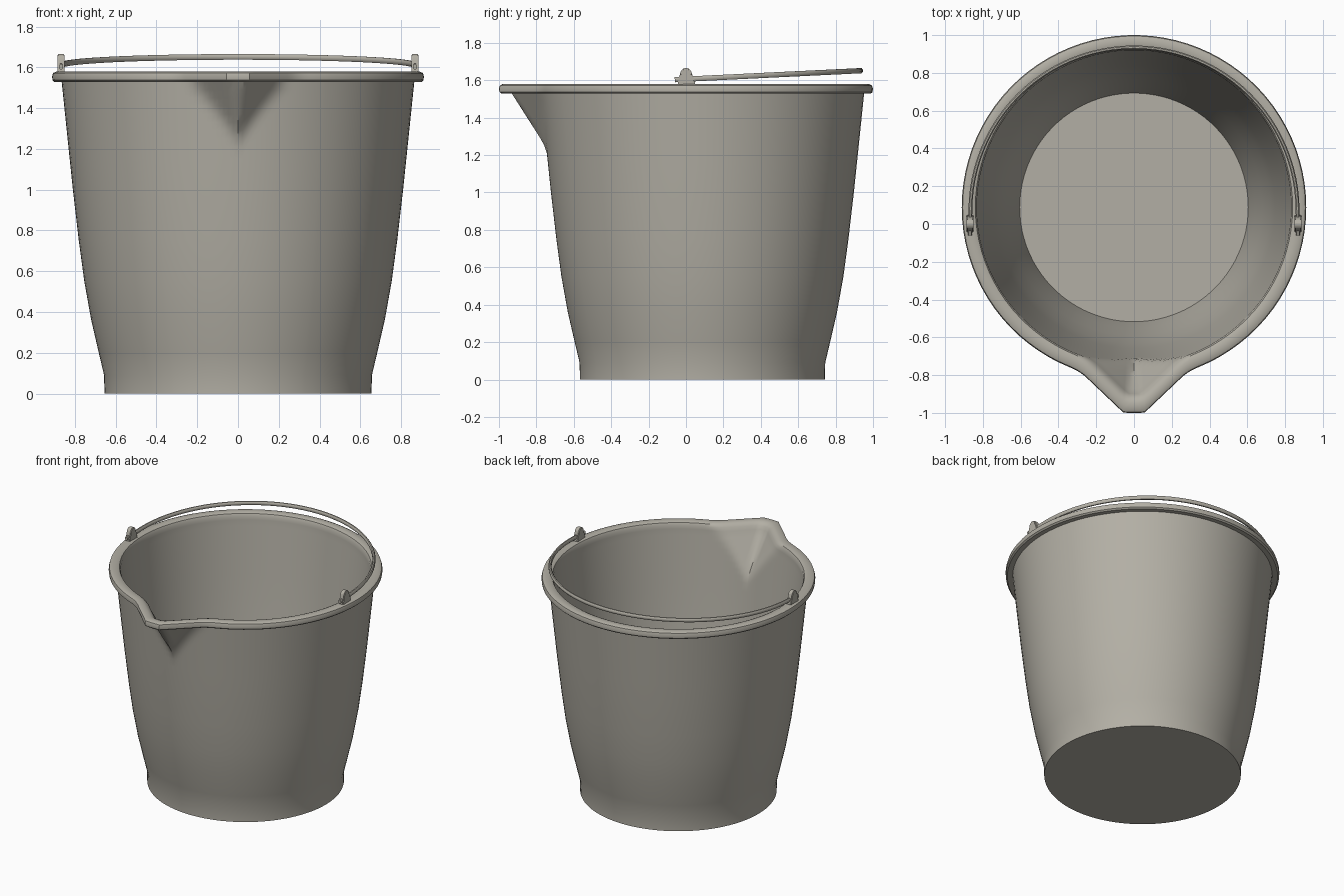
import bpy, bmesh, math
from mathutils import Vector

if "Cube" in bpy.data.objects:
    bpy.data.objects.remove(bpy.data.objects["Cube"])

CY = 0.088  # centre of the bucket circle in y

mat = bpy.data.materials.new("warm_grey")
mat.diffuse_color = (0.45, 0.43, 0.375, 1)
mat.use_nodes = True
mat.node_tree.nodes["Principled BSDF"].inputs["Base Color"].default_value = mat.diffuse_color


def finish(name, bm, angle=35):
    bmesh.ops.recalc_face_normals(bm, faces=bm.faces[:])
    me = bpy.data.meshes.new(name)
    bm.to_mesh(me)
    bm.free()
    ob = bpy.data.objects.new(name, me)
    bpy.context.collection.objects.link(ob)
    me.materials.append(mat)
    bpy.ops.object.select_all(action='DESELECT')
    ob.select_set(True)
    bpy.context.view_layer.objects.active = ob
    bpy.ops.object.shade_smooth_by_angle(angle=math.radians(angle))
    return ob


def lerp_table(tab, z):
    for (z0, r0), (z1, r1) in zip(tab, tab[1:]):
        if z <= z1:
            return r0 + (r1 - r0) * (z - z0) / (z1 - z0)
    return tab[-1][1]


# wall curve (height, outer radius)
WALL = [(0, .655), (.09, .657), (.2, .683), (.36, .72), (.55, .754),
        (.75, .781), (1.0, .81), (1.25, .836), (1.53, .865)]
HEIGHTS = [0, .09, .2, .36, .55, .75, 1.0, 1.15, 1.21, 1.25, 1.29,
           1.33, 1.37, 1.41, 1.45, 1.49, 1.53]


def wall_point(z, thick):
    # radius, height, spout reach, spout half width
    r = lerp_table(WALL, z)
    f = (z - 1.24) / .29
    tip = r + (.155 * f if f > 0 else -1)
    return (r - thick, z, tip - thick, .03 * max(f, 0))


# full section: outer wall, rolled rim, inner wall
profile = [wall_point(z, 0) for z in HEIGHTS]
profile += [(.900, 1.528, 1.075, .05), (.910, 1.537, 1.085, .055), (.912, 1.555, 1.088, .055),
            (.907, 1.572, 1.083, .055), (.892, 1.579, 1.07, .05), (.856, 1.579, 1.035, .045),
            (.840, 1.572, 1.015, .04), (.832, 1.555, .995, .035)]
profile += [wall_point(z, .034 if z > .5 else .042) for z in reversed(HEIGHTS[1:])]
profile.append((.605, .04, 0, 0))

# angles from the spout direction, finer near the spout
ANG = [i * 1.5 for i in range(-20, 21)] + [30 + i * 4 for i in range(1, 75)]
S = .95  # slope of the spout sides


def radius(r, tip, w, deg):
    a = (deg + 180) % 360 - 180
    if abs(a) > 42:
        return r
    a = math.radians(abs(a))
    side = (tip + S * w) / (math.cos(a) + S * math.sin(a))
    sp = min(side, tip / math.cos(a))
    k = .025
    h = max(k - abs(r - sp), 0) / k
    return max(r, sp) + (h * h * k / 4 if sp < tip + 1 and tip > r else 0)


bm = bmesh.new()
rings = []
for r, z, tip, w in profile:
    ring = []
    for d in ANG:
        q = radius(r, tip, w, d)
        t = math.radians(d)
        ring.append(bm.verts.new((q * math.sin(t), CY - q * math.cos(t), z)))
    rings.append(ring)
n = len(ANG)
for a, b in zip(rings, rings[1:]):
    for i in range(n):
        j = (i + 1) % n
        bm.faces.new((a[i], a[j], b[j], b[i]))
bm.faces.new(rings[0])    # underside
bm.faces.new(rings[-1])   # inner floor
finish("bucket", bm)

# handle: thin strip bent in a half ring lying just above the rim
bm = bmesh.new()
path = [Vector((.868, -.06, 1.603)), Vector((.868, .0, 1.606))]
N = 48
for i in range(N + 1):
    t = math.pi * i / N
    y = .07 + .865 * math.sin(t)
    path.append(Vector((.866 * math.cos(t), y, 1.606 + .045 * y / .93)))
path += [Vector((-.868, .0, 1.606)), Vector((-.868, -.06, 1.603))]
prev = None
for i, p in enumerate(path):
    tan = (path[min(i + 1, len(path) - 1)] - path[max(i - 1, 0)]).normalized()
    side = tan.cross(Vector((0, 0, 1))).normalized()
    up = side.cross(tan)
    ring = []
    for k in range(8):
        a = math.tau * (k + .5) / 8
        ring.append(bm.verts.new(p + side * .011 * math.cos(a) + up * .015 * math.sin(a)))
    if prev:
        for k in range(8):
            bm.faces.new((prev[k], prev[(k + 1) % 8], ring[(k + 1) % 8], ring[k]))
    else:
        bm.faces.new(ring)
    prev = ring
bm.faces.new(prev)
finish("handle", bm, 50)

# lugs: round-topped upright plates on the rim that hold the handle ends
for s, label in ((-1, "left"), (1, "right")):
    bm = bmesh.new()
    outline = [(-.045, 1.57), (-.042, 1.60)]
    outline += [(-.032 * math.cos(math.pi * i / 10), 1.632 + .034 * math.sin(math.pi * i / 10))
                for i in range(11)]
    outline += [(.046, 1.60), (.05, 1.57)]
    f = bm.faces.new([bm.verts.new((s * .868 - .018, y, z)) for y, z in outline])
    ext = bmesh.ops.extrude_face_region(bm, geom=[f])
    bmesh.ops.translate(bm, vec=(.036, 0, 0),
                        verts=[v for v in ext['geom'] if isinstance(v, bmesh.types.BMVert)])
    bmesh.ops.bevel(bm, geom=bm.edges[:], offset=.005, segments=2, affect='EDGES')
    finish(label + "_handle_lug", bm, 40)
